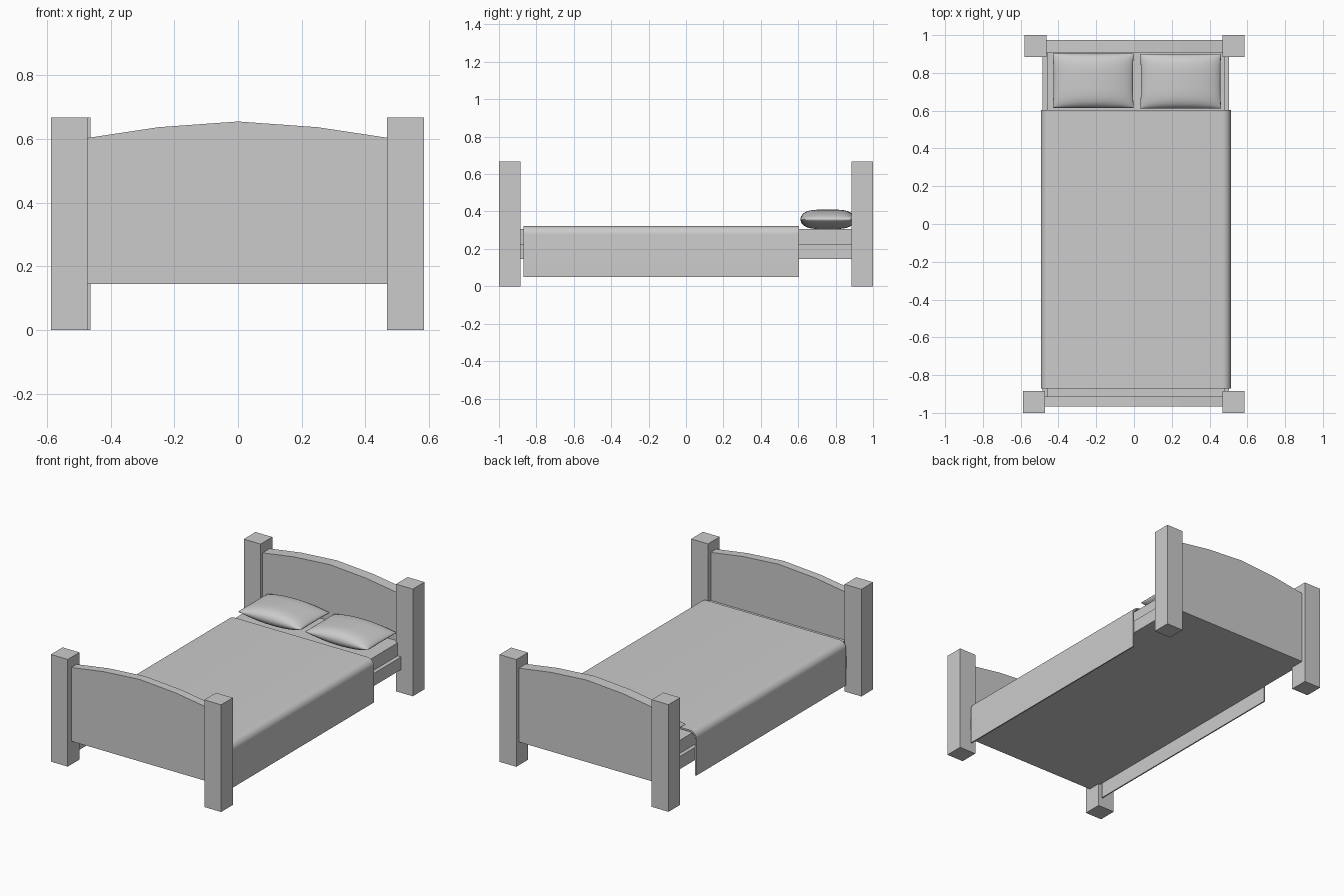
import bpy, bmesh, math
from mathutils import Vector

if "Cube" in bpy.data.objects:
    bpy.data.objects.remove(bpy.data.objects["Cube"])


def finish(name, bm):
    bmesh.ops.recalc_face_normals(bm, faces=bm.faces)
    me = bpy.data.meshes.new(name)
    bm.to_mesh(me)
    bm.free()
    ob = bpy.data.objects.new(name, me)
    bpy.context.collection.objects.link(ob)
    return ob


def smooth(ob, angle=40):
    bpy.ops.object.select_all(action='DESELECT')
    ob.select_set(True)
    bpy.context.view_layer.objects.active = ob
    bpy.ops.object.shade_smooth_by_angle(angle=math.radians(angle))


def box(name, lo, hi):
    bm = bmesh.new()
    bmesh.ops.create_cube(bm, size=1)
    for v in bm.verts:
        v.co = Vector([(a + b) / 2 + c * (b - a) for a, b, c in zip(lo, hi, v.co)])
    return finish(name, bm)


def extrude_y(name, profile, y0, y1):
    """Extrude a closed (x, z) profile along y."""
    bm = bmesh.new()
    face = bm.faces.new([bm.verts.new((x, y0, z)) for x, z in profile])
    ext = bmesh.ops.extrude_face_region(bm, geom=[face])
    verts = [g for g in ext["geom"] if isinstance(g, bmesh.types.BMVert)]
    bmesh.ops.translate(bm, verts=verts, vec=(0, y1 - y0, 0))
    return finish(name, bm)


def pillow(name, x0, x1, y0, y1, zc, h, n=24):
    """Two domed sheets meeting in a rectangular seam with pinched corners."""
    bm = bmesh.new()
    c = [-math.cos(math.pi * i / n) for i in range(n + 1)]
    for side in (1, -1):
        rows = []
        for u in c:
            row = []
            for v in c:
                t = max(0, 1 - u * u) ** 0.6 * max(0, 1 - v ** 4) ** 0.5
                pu = u * (1 - 0.02 * (1 - v * v))
                row.append(bm.verts.new(((x0 + x1) / 2 + pu * (x1 - x0) / 2,
                                         (y0 + y1) / 2 + v * (y1 - y0) / 2,
                                         zc + side * h * t)))
            rows.append(row)
        for i in range(n):
            for j in range(n):
                bm.faces.new((rows[i][j], rows[i + 1][j],
                              rows[i + 1][j + 1], rows[i][j + 1]))
    bmesh.ops.remove_doubles(bm, verts=bm.verts, dist=1e-5)
    smooth(finish(name, bm), 60)


# Corner posts
posts = {"front_left_post": (-0.53, -0.9425), "front_right_post": (0.526, -0.9425),
         "back_left_post": (-0.522, 0.9425), "back_right_post": (0.526, 0.9425)}
for name, (x, y) in posts.items():
    box(name, (x - 0.058, y - 0.0575, 0), (x + 0.058, y + 0.0575, 0.667))

# Arched end boards
arch = [(-0.475, 0.145), (0.475, 0.145), (0.475, 0.603), (0.25, 0.637),
        (0, 0.655), (-0.25, 0.637), (-0.475, 0.603)]
extrude_y("headboard", arch, 0.905, 0.975)
extrude_y("footboard", arch, -0.965, -0.912)

# Base and mattress
box("bed_base", (-0.484, -0.912, 0.145), (0.504, 0.905, 0.224))
box("mattress", (-0.46, -0.912, 0.224), (0.48, 0.905, 0.305))


# Blanket: rounded U-shaped cross-section with thickness
def drape(half, top, r, steps=8):
    pts = [(-half, 0.05)]
    for s, start in ((-1, 180), (1, 90)):
        for i in range(steps + 1):
            a = math.radians(start - 90 * i / steps)
            pts.append((s * (half - r) + r * math.cos(a), top - r + r * math.sin(a)))
    return pts + [(half, 0.05)]


outer, inner = drape(0.503, 0.322, 0.045), drape(0.495, 0.312, 0.037)
blanket = extrude_y("blanket", [(x + 0.01, z) for x, z in outer + inner[::-1]], -0.87, 0.603)
smooth(blanket)

# Pillows
pillow("left_pillow", -0.43, -0.002, 0.615, 0.902, 0.358, 0.052)
pillow("right_pillow", 0.033, 0.461, 0.612, 0.9, 0.358, 0.052)
